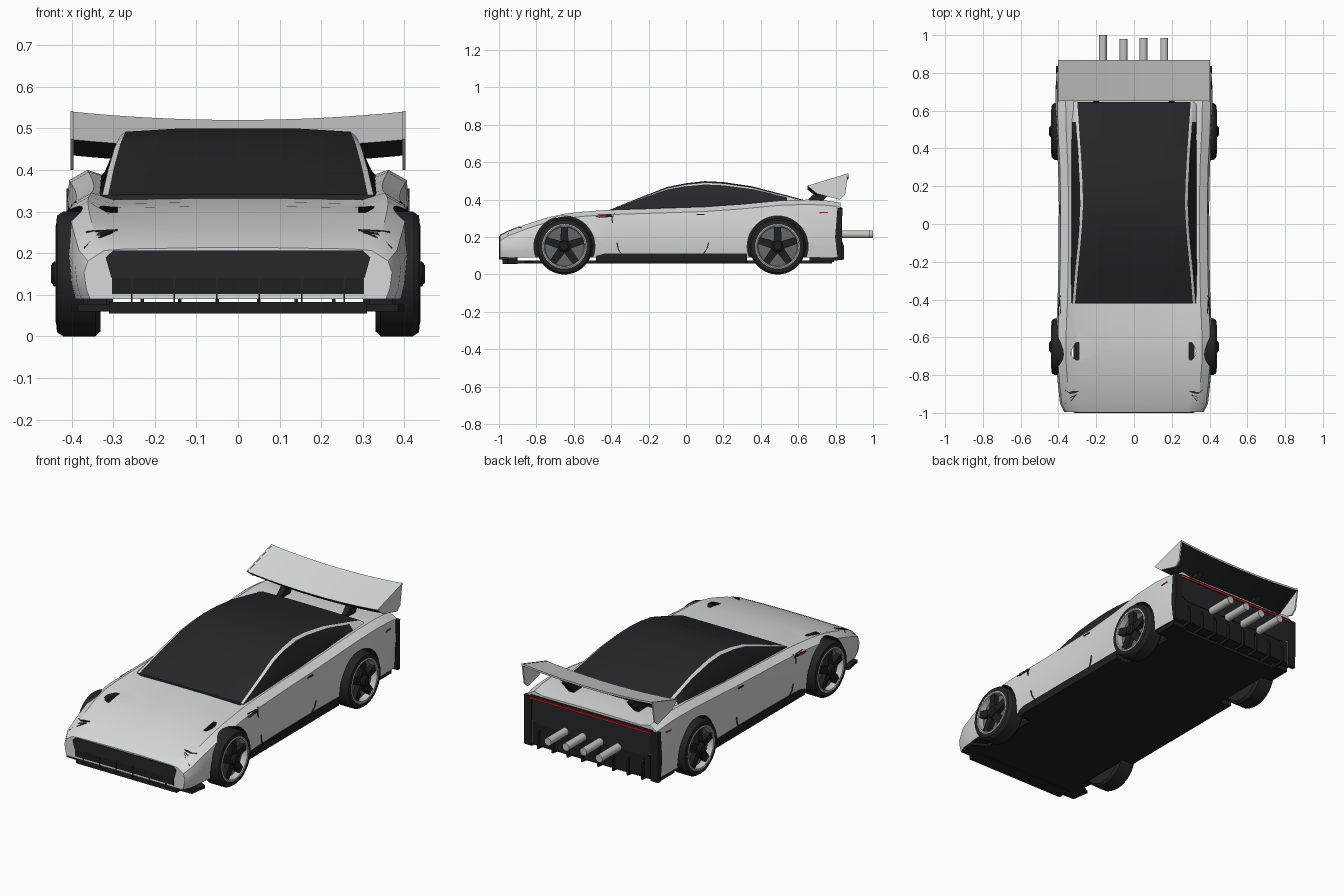
import bpy, bmesh
from math import sin, cos, pi, radians
from mathutils import Vector
from mathutils.bvhtree import BVHTree

cube = bpy.data.objects.get("Cube")
if cube:
    bpy.data.objects.remove(cube)


def material(name, r, g, b):
    m = bpy.data.materials.new(name)
    m.use_nodes = True
    m.diffuse_color = (r, g, b, 1)
    m.node_tree.nodes["Principled BSDF"].inputs["Base Color"].default_value = (r, g, b, 1)
    return m


paint = material("pale grey paint", .68, .7, .7)
glass = material("dark glass", .02, .02, .025)
black = material("black trim", .014, .014, .016)
rubber = material("tyre rubber", .018, .018, .02)
steel = material("steel", .55, .55, .53)
disc_grey = material("brake disc grey", .13, .14, .15)
red = material("red light", .5, .012, .01)


def finish(ob):
    ob.data.shade_smooth()
    ob.data.set_sharp_from_angle(angle=radians(28))


def make(name, bm, mats, mirror):
    bmesh.ops.recalc_face_normals(bm, faces=bm.faces)
    mesh = bpy.data.meshes.new(name)
    bm.to_mesh(mesh)
    bm.free()
    ob = bpy.data.objects.new(name, mesh)
    bpy.context.collection.objects.link(ob)
    for m in mats:
        mesh.materials.append(m)
    if mirror:
        mod = ob.modifiers.new("mirror", "MIRROR")
        mod.use_mirror_merge = False
    finish(ob)
    return ob


def loft(name, rings, mats, rule=None, mirror=False):
    """Skin closed rings; rule(ring, segment, centre) picks the material."""
    bm = bmesh.new()
    vs = [[bm.verts.new(p) for p in ring] for ring in rings]
    n = len(vs[0])
    faces = [(bm.faces.new(vs[0]), -1, 0), (bm.faces.new(vs[-1]), -2, 0)]
    for i in range(len(vs) - 1):
        for j in range(n):
            k = (j + 1) % n
            faces.append((bm.faces.new((vs[i][j], vs[i][k], vs[i + 1][k], vs[i + 1][j])), i, j))
    if rule:
        for f, i, j in faces:
            f.material_index = rule(i, j, f.calc_center_median())
    return make(name, bm, mats, mirror)


def prism(name, pts, axis, lo, hi, mat, mirror=False):
    """Extrude an outline given in the two other axes."""
    def place(p, d):
        c = list(p)
        c.insert(axis, d)
        return c
    return loft(name, [[place(p, d) for p in pts] for d in (lo, hi)], [mat], mirror=mirror)


def box(name, x, y, z, mat, mirror=False):
    pts = [(x[0], y[0]), (x[1], y[0]), (x[1], y[1]), (x[0], y[1])]
    return prism(name, pts, 2, z[0], z[1], mat, mirror)


def lathe(name, profile, y, z, mats, rule=None, n=40):
    rings = [[(x, y + r * cos(2 * pi * k / n), z + r * sin(2 * pi * k / n)) for k in range(n)]
             for x, r in profile]
    return loft(name, rings, mats, rule, mirror=True)


def both_sides(y, half):
    return [(x, y, z) for x, z in half] + [(-x, y, z) for x, z in reversed(half)]


# Body shell: y, half width, centre height, fender crest height
stations = [(-.995, .37, .213, .206), (-.95, .392, .235, .232), (-.85, .403, .268, .27),
            (-.75, .412, .295, .302), (-.65, .415, .312, .325), (-.55, .412, .322, .336),
            (-.42, .405, .331, .345), (-.2, .4, .34, .352), (.1, .398, .35, .362),
            (.3, .402, .36, .376), (.5, .413, .375, .395), (.65, .416, .385, .4),
            (.75, .414, .382, .395), (.825, .408, .374, .384)]
base = .09
rings = []
for y, w, zc, zs in stations:
    h = zs - base
    rings.append(both_sides(y, [(.25 * w, zc), (.74 * w, zc - .003), (.87 * w, zs),
                                (.975 * w, zs - .025), (w, base + .55 * h),
                                (.985 * w, base + .2 * h), (.96 * w, base)]))
body = loft("body", rings, [paint, black], lambda i, j, c: int(j == 6 and i >= 0))

# Wheel arches
axles = (-.65, .49)
for y in axles:
    for s in (-1, 1):
        ring = [(y + .163 * cos(k * pi / 24), .15 + .163 * sin(k * pi / 24)) for k in range(48)]
        cutter = prism("arch_cutter", ring, 0, s * .29, s * .5, paint)
        cutter.data.materials.append(black)
        for f in cutter.data.polygons:
            f.material_index = 1
        mod = body.modifiers.new("arch", "BOOLEAN")
        mod.object, mod.operation, mod.solver = cutter, "DIFFERENCE", "EXACT"
        bpy.context.view_layer.objects.active = body
        bpy.ops.object.modifier_apply(modifier=mod.name)
        bpy.data.objects.remove(cutter)
finish(body)

# Cabin: y, roof height, roof half width, base height
cabin = [(-.42, .341, .312, .335), (-.25, .41, .298, .345), (-.1, .468, .283, .347),
         (0, .488, .275, .35), (.1, .499, .27, .353), (.2, .494, .272, .357),
         (.35, .472, .28, .366), (.45, .446, .287, .372), (.54, .423, .293, .38), (.645, .394, .3, .385)]
rings = []
for y, zt, xe, zb in cabin:
    drop = .002 + .1 * (zt - .34)
    rings.append(both_sides(y, [(.15, zt), (xe, zt - drop * .4), (xe + .014, zt - drop),
                                (.333, min(zb, zt - drop)), (.333, zb - .06)]))


def cabin_rule(i, j, c):
    return int(j in (1, 7) or (j in (2, 6) and c.y > .5))


loft("cabin", rings, [glass, paint], cabin_rule)

# Wheels
tyre = [(.33, .1), (.33, .138), (.343, .15), (.42, .15), (.435, .14), (.437, .119),
        (.439, .114), (.437, .108), (.405, .104)]
for y, end in zip(axles, ("front", "rear")):
    lathe(end + "_wheel", tyre, y, .15, [rubber, steel, disc_grey],
          lambda i, j, c: 2 if i == -2 else int(i >= 5))
    star = []
    for k in range(5):
        a = pi / 2 + k * 2 * pi / 5
        for r, d in ((.107, -.17), (.107, .17), (.036, pi / 5)):
            star.append((y + r * cos(a + d), .15 + r * sin(a + d)))
    prism(end + "_spokes", star, 0, .404, .432, black, True)
    lathe(end + "_hub", [(.42, .032), (.442, .03), (.45, .02)], y, .15, [black], n=20)

# Floor, sills and front splitter
floor = [(0, -.97), (.385, -.955), (.4, -.86), (.32, -.82), (.32, -.47), (.385, -.46),
         (.385, .32), (.32, .33), (.32, .66), (.37, .67), (.37, .78), (0, .78)]
prism("floor", floor, 2, .06, .076, black, True)
box("sill", (.3, .394), (-.48, .325), (.066, .112), black, True)
box("rear_side_skirt", (.3, .39), (.66, .79), (.066, .09), black, True)
box("splitter_bar", (-.31, .31), (-.98, -.9), (.055, .082), black)

# Nose grille
prism("grille", [(-.3, .206), (.3, .206), (.318, .19), (.304, .14), (-.304, .14), (-.318, .19)],
      1, -1, -.98, glass)
box("lower_intake", (-.303, .303), (-.998, -.98), (.102, .14), black)
for k in range(6):
    x = -.255 + k * .102
    box("intake_bar", (x - .002, x + .002), (-1, -.95), (.08, .14), glass)
box("corner_trim", (.315, .372), (-.95, -.9), (.076, .112), black, True)

# Thin plates projected on the shell
tree = BVHTree.FromObject(body, bpy.context.evaluated_depsgraph_get())


def decal(name, pts, side, mat):
    ray = Vector((-1, 0, 0)) if side else Vector((0, 0, -1))
    top = []
    for a, b in pts:
        start = Vector((1, a, b)) if side else Vector((a, b, 1))
        hit = tree.ray_cast(start, ray)[0]
        if hit is None:
            return
        top.append(hit - ray * .004)
    loft(name, [top, [p + ray * .006 for p in top]], [mat], mirror=True)


def seam(name, pts):
    for (a, b), (c, d) in zip(pts, pts[1:]):
        decal(name, [(a, b), (a + .006, b), (c + .006, d), (c, d)], True, black)


decal("hood_vent", [(.315, -.66), (.333, -.6), (.335, -.66), (.33, -.72)], False, black)
decal("headlight_slot", [(.29, -.885), (.365, -.88), (.34, -.9), (.31, -.895)], False, glass)
decal("headlight", [(.3, -.9), (.335, -.915), (.37, -.955), (.33, -.935)], False, black)
decal("side_vent", [(-.485, .31), (-.465, .303), (-.39, .308), (-.4, .323), (-.47, .323)], True, black)
decal("side_vent_light", [(-.462, .307), (-.425, .309), (-.43, .318), (-.465, .317)], True, red)
decal("door_handle", [(.055, .317), (.1, .317), (.1, .324), (.055, .324)], True, black)
decal("rear_marker", [(.715, .327), (.758, .329), (.758, .335), (.715, .333)], True, red)
seam("door_front_seam", [(-.385, .325), (-.4, .3), (-.395, .275)])
seam("door_lower_seam", [(-.372, .17), (-.365, .135), (-.35, .112)])
seam("door_rear_seam", [(.118, .17), (.11, .14), (.092, .112)])

# Tail panel, light strip and diffuser
prism("tail_panel", [(-.375, .362), (.375, .362), (.38, .24), (.33, .21), (-.33, .21), (-.38, .24)],
      1, .81, .832, glass)
box("tail_light", (-.372, .372), (.82, .838), (.342, .353), red)
box("diffuser_back", (-.36, .36), (.81, .829), (.09, .22), black)
prism("tail_corner", [(.81, .355), (.836, .355), (.832, .08), (.812, .08), (.797, .2)],
      0, .365, .412, black, True)
for k in range(4):
    x = .05 + k * .09
    prism("diffuser_fin", [(.72, .065), (.845, .08), (.845, .15), (.83, .19), (.8, .19)],
          0, x - .004, x + .004, black, True)

# Exhaust pipes
for x, tip in ((-.165, 1), (-.055, .98), (.05, .985), (.16, .985)):
    circle = [(x + .021 * cos(k * pi / 12), .215 + .021 * sin(k * pi / 12)) for k in range(24)]
    prism("exhaust_pipe", circle, 1, .8, tip, steel)

# Rear wing with a sagging middle
rings = []
for k in range(17):
    x = -.4 + k * .05
    sag = .02 * (1 - (x / .4) ** 2)
    rings.append([(x, y, z - sag) for y, z in ((.65, .473), (.868, .54), (.868, .53), (.7, .435))])
loft("wing", rings, [paint, black], lambda i, j, c: int(i >= 0 and j > 1))
prism("wing_endplate", [(.648, .474), (.868, .541), (.85, .425), (.822, .4), (.7, .432)],
      0, .395, .403, paint, True)
prism("wing_strut", [(.63, .38), (.72, .38), (.79, .455), (.7, .445)], 0, .185, .215, black, True)
